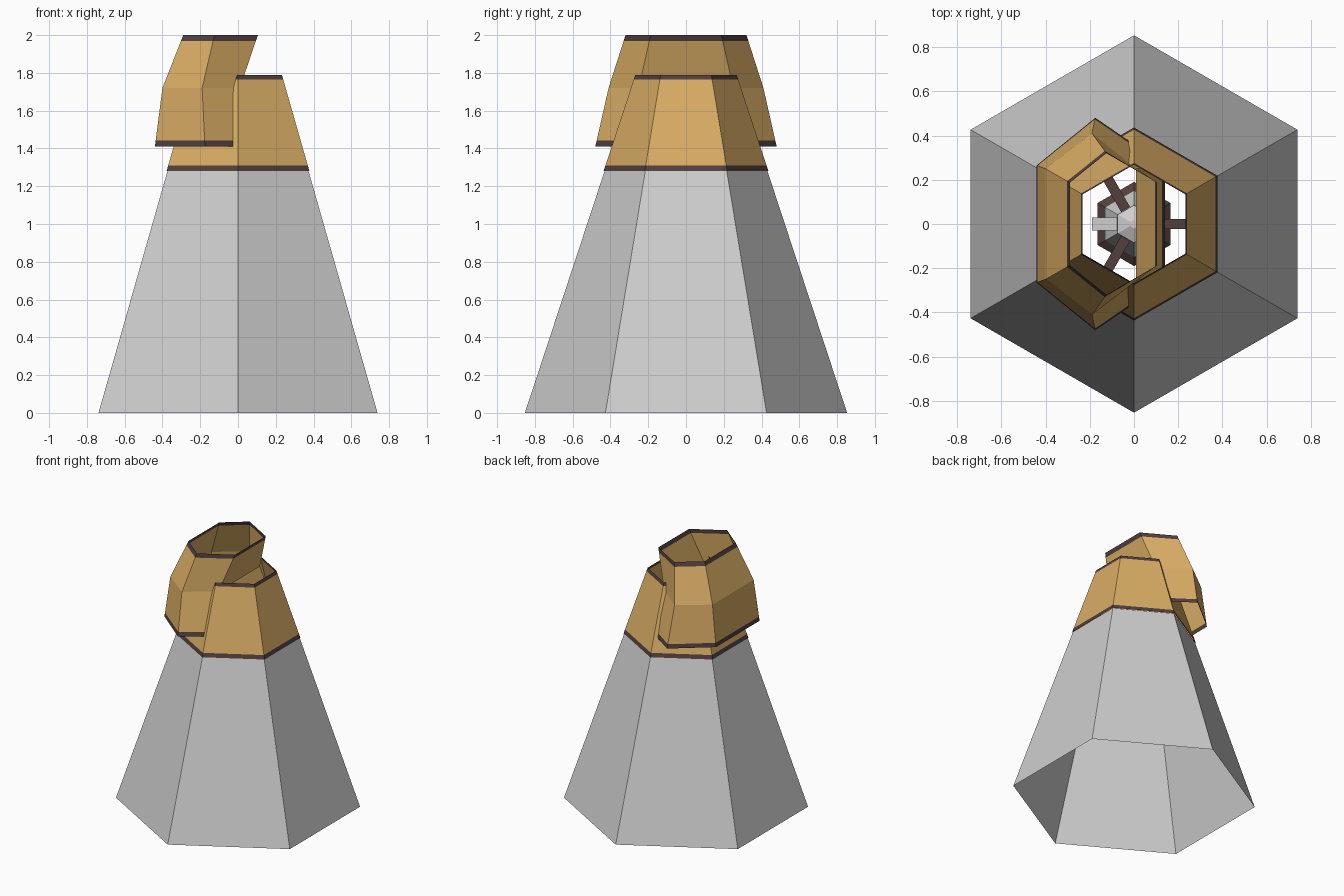
import bpy, bmesh, math
from mathutils import Matrix

if "Cube" in bpy.data.objects:
    bpy.data.objects.remove(bpy.data.objects["Cube"])


def mat(name, rgb):
    m = bpy.data.materials.new(name)
    m.diffuse_color = (*rgb, 1)
    m.use_nodes = True
    m.node_tree.nodes["Principled BSDF"].inputs["Base Color"].default_value = m.diffuse_color
    return m


GREY = mat("pale grey", (0.62, 0.62, 0.62))
GOLD = mat("ochre gold", (0.70, 0.42, 0.13))
DARK = mat("dark brown", (0.085, 0.05, 0.047))


def finish(bm, name, mats):
    me = bpy.data.meshes.new(name)
    bm.to_mesh(me)
    bm.free()
    for m in mats:
        me.materials.append(m)
    ob = bpy.data.objects.new(name, me)
    bpy.context.collection.objects.link(ob)
    return ob


def hexagon(r, z):
    return [(r * math.cos(math.radians(30 + 60 * k)),
             r * math.sin(math.radians(30 + 60 * k)), z) for k in range(6)]


def long_hexagon(left, mid, right, y_flat, y_tip, z):
    return [(right, y_flat, z), (mid, y_tip, z), (left, y_flat, z),
            (left, -y_flat, z), (mid, -y_tip, z), (right, -y_flat, z)]


def between(a, b, t):
    return [tuple(p + (q - p) * t for p, q in zip(u, v)) for u, v in zip(a, b)]


def loft(name, rings, bands, mats, cap=False):
    """Skin between six-sided rings; bands gives the material of each level."""
    bm = bmesh.new()
    vs = [[bm.verts.new(p) for p in ring] for ring in rings]
    for lo, hi, idx in zip(vs, vs[1:], bands):
        for k in range(6):
            j = (k + 1) % 6
            bm.faces.new((lo[k], lo[j], hi[j], hi[k])).material_index = idx
    if cap:
        bm.faces.new(vs[-1]).material_index = bands[-1]
    return finish(bm, name, mats)


# grey skirt, open underneath
def cone_r(z):
    return 0.853 - 0.3295 * z


loft("lower_skirt", [hexagon(cone_r(z), z) for z in (0, 1.28)], [0], [GREY])

# gold collar with dark bands at both ends
loft("upper_collar",
     [hexagon(cone_r(z) + 0.005, z) for z in (1.28, 1.31, 1.765, 1.79)],
     [1, 0, 1], [GOLD, DARK])

# bent, offset cowl that passes into the collar
low = long_hexagon(-0.44, -0.175, 0.14, 0.265, 0.48, 1.41)
bend = long_hexagon(-0.40, -0.19, 0.01, 0.25, 0.41, 1.72)
top = long_hexagon(-0.29, -0.125, 0.105, 0.187, 0.32, 2.0)
loft("offset_cowl",
     [low, between(low, bend, 0.1), bend, between(bend, top, 0.89), top],
     [1, 0, 0, 1], [GOLD, DARK])

# small core hanging inside
loft("inner_core",
     [hexagon(r, z) for r, z in ((0.19, 0.98), (0.19, 1.02), (0.15, 1.05),
                                 (0.09, 1.2), (0.085, 1.38), (0.02, 1.41))],
     [1, 1, 0, 0, 0], [GREY, DARK], cap=True)


# struts to the wall and short fins, alternating around the core
def radial_bars(name, start, r0, r1, width, height, z, material):
    bm = bmesh.new()
    for k in range(3):
        m = (Matrix.Rotation(math.radians(start + 120 * k), 4, 'Z')
             @ Matrix.Translation(((r0 + r1) / 2, 0, z))
             @ Matrix.Diagonal((r1 - r0, width, height, 1)))
        bmesh.ops.create_cube(bm, size=1, matrix=m)
    finish(bm, name, [material])


radial_bars("support_struts", 0, 0.06, 0.37, 0.046, 0.05, 1.26, DARK)
radial_bars("core_fins", 60, 0.06, 0.19, 0.06, 0.14, 1.2, GREY)
